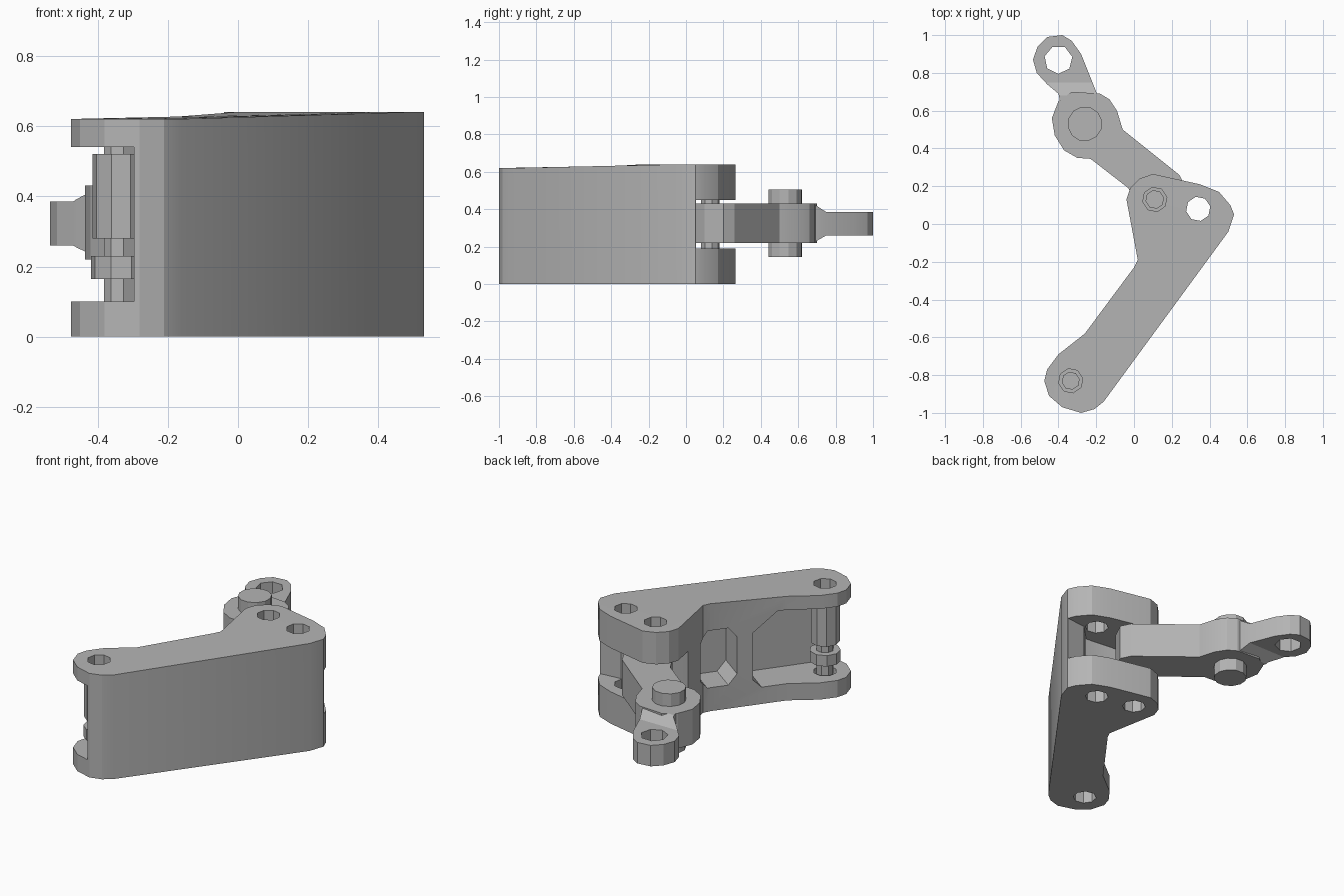
import bpy, bmesh, math
from mathutils import Matrix, Vector

cube = bpy.data.objects.get("Cube")
if cube:
    bpy.data.objects.remove(cube)

GREY = (0.46, 0.46, 0.46, 1)
mat = bpy.data.materials.new("plain grey")
mat.use_nodes = True
mat.diffuse_color = GREY
mat.node_tree.nodes["Principled BSDF"].inputs["Base Color"].default_value = GREY


def prism(name, pts, z0, z1, matrix=Matrix.Identity(4)):
    """Extrude a flat outline from z0 to z1, then place it with a matrix."""
    bm = bmesh.new()
    base = bm.faces.new([bm.verts.new((x, y, z0)) for x, y in pts])
    top = bmesh.ops.extrude_face_region(bm, geom=[base])["geom"]
    moved = [v for v in top if isinstance(v, bmesh.types.BMVert)]
    bmesh.ops.translate(bm, verts=moved, vec=(0, 0, z1 - z0))
    bmesh.ops.transform(bm, matrix=matrix, verts=bm.verts)
    bmesh.ops.recalc_face_normals(bm, faces=bm.faces)
    mesh = bpy.data.meshes.new(name)
    bm.to_mesh(mesh)
    bm.free()
    mesh.materials.append(mat)
    ob = bpy.data.objects.new(name, mesh)
    bpy.context.collection.objects.link(ob)
    return ob


def ring(c, r, sides, turn=0.2):
    return [(c[0] + r * math.cos(turn + i * math.tau / sides),
             c[1] + r * math.sin(turn + i * math.tau / sides)) for i in range(sides)]


def cut(ob, cutter):
    """Subtract a cutter and discard it."""
    cutter.hide_render = True
    mod = ob.modifiers.new("cut", 'BOOLEAN')
    mod.operation, mod.solver, mod.object = 'DIFFERENCE', 'EXACT', cutter
    bpy.context.view_layer.objects.active = ob
    bpy.ops.object.modifier_apply(modifier=mod.name)
    bpy.data.objects.remove(cutter)


def smooth(ob):
    bpy.ops.object.select_all(action='DESELECT')
    ob.select_set(True)
    bpy.context.view_layer.objects.active = ob
    bpy.ops.object.shade_smooth_by_angle(angle=math.radians(20))


FOOT, HINGE, SPARE = (-0.335, -0.83), (0.11, 0.13), (0.34, 0.08)
HUB, TIP = (-0.26, 0.53), (-0.4, 0.87)

# Bracket body, slightly higher at the fork end
body = prism("bracket_body", [
    (-0.28, -1.0), (-0.21, -0.98), (-0.16, -0.94), (0.5, -0.04), (0.53, 0.05),
    (0.51, 0.1), (0.45, 0.17), (0.35, 0.21), (0.1, 0.265), (0.03, 0.24),
    (-0.02, 0.19), (-0.04, 0.13), (0.02, -0.19), (0, -0.23), (-0.26, -0.58),
    (-0.4, -0.69), (-0.46, -0.77), (-0.475, -0.83), (-0.45, -0.91), (-0.38, -0.97)],
    0, 0.62)
for v in body.data.vertices:
    if v.co.z > 0.3 and v.co.y > -0.3:
        v.co.z = 0.64

# Pockets cut into the inner side, leaving the outer wall and a web
along = Vector((0.59, 0.807, 0)).normalized()
inward = Vector((-along.y, along.x, 0))
wall = Matrix((along, (0, 0, 1), inward)).transposed().to_4x4()
wall.translation = (-0.17, -0.95, 0)
cut(body, prism("foot_pocket", [(-0.4, 0.1), (0.39, 0.1), (0.44, 0.15),
                                (0.44, 0.43), (0.3, 0.54), (-0.4, 0.54)], 0.075, 0.8, wall))
cut(body, prism("middle_pocket", [(0.58, 0.14), (0.7, 0.14), (0.75, 0.2), (0.75, 0.42),
                                  (0.7, 0.48), (0.58, 0.48), (0.53, 0.42), (0.53, 0.2)],
                0.1, 0.6, wall))

# Fork slot and pin holes
cut(body, prism("fork_slot", [(0.6, 0.06), (0.4, 0.04), (0.3, -0.06), (0.1, -0.04),
                              (-0.1, 0.04), (-0.1, 0.4), (0.6, 0.4)], 0.19, 0.45))
for spot in (FOOT, HINGE, SPARE):
    cut(body, prism("hole", ring(spot, 0.065, 8), -0.1, 0.8))
smooth(body)

# Swinging arm from the fork to the hub
arm = prism("swing_arm", [
    (0.09, 0.06), (0.16, 0.05), (0.22, 0.1), (0.27, 0.2), (0.24, 0.26), (-0.06, 0.5),
    (-0.09, 0.6), (-0.13, 0.66), (-0.18, 0.69), (-0.33, 0.7), (-0.4, 0.65),
    (-0.435, 0.56), (-0.42, 0.47), (-0.37, 0.39), (-0.3, 0.35), (-0.23, 0.345),
    (-0.03, 0.19), (0.02, 0.1)], 0.22, 0.43)
smooth(arm)

# Tip link that thins out toward its eye
link = prism("tip_link", [
    (-0.19, 0.66), (-0.2, 0.7), (-0.28, 0.9), (-0.33, 0.97), (-0.38, 1.0), (-0.46, 0.99),
    (-0.51, 0.94), (-0.535, 0.87), (-0.515, 0.8), (-0.46, 0.74), (-0.4, 0.69), (-0.39, 0.64)],
    0.22, 0.43)
bm = bmesh.new()
bm.from_mesh(link.data)
for y in (0.68, 0.75):
    bmesh.ops.bisect_plane(bm, geom=bm.verts[:] + bm.edges[:] + bm.faces[:],
                           plane_co=(0, y, 0), plane_no=(0, 1, 0))
for v in bm.verts:
    k = min(1, max(0, (v.co.y - 0.68) / 0.07))
    v.co.z += k * (-0.045 if v.co.z > 0.3 else 0.04)
bm.to_mesh(link.data)
bm.free()
cut(link, prism("eye", ring(TIP, 0.075, 7), 0, 0.8))
smooth(link)

# Pins and rollers: place, radius, sides, bottom, top
for name, spot, r, sides, z0, z1 in (
        ("hub_pin", HUB, 0.092, 12, 0.145, 0.505),
        ("hinge_pin", HINGE, 0.05, 8, 0.14, 0.5),
        ("foot_pin", FOOT, 0.048, 8, 0.08, 0.55),
        ("foot_roller", FOOT, 0.08, 9, 0.28, 0.52),
        ("foot_collar", FOOT, 0.085, 9, 0.165, 0.23)):
    smooth(prism(name, ring(spot, r, sides), z0, z1))
